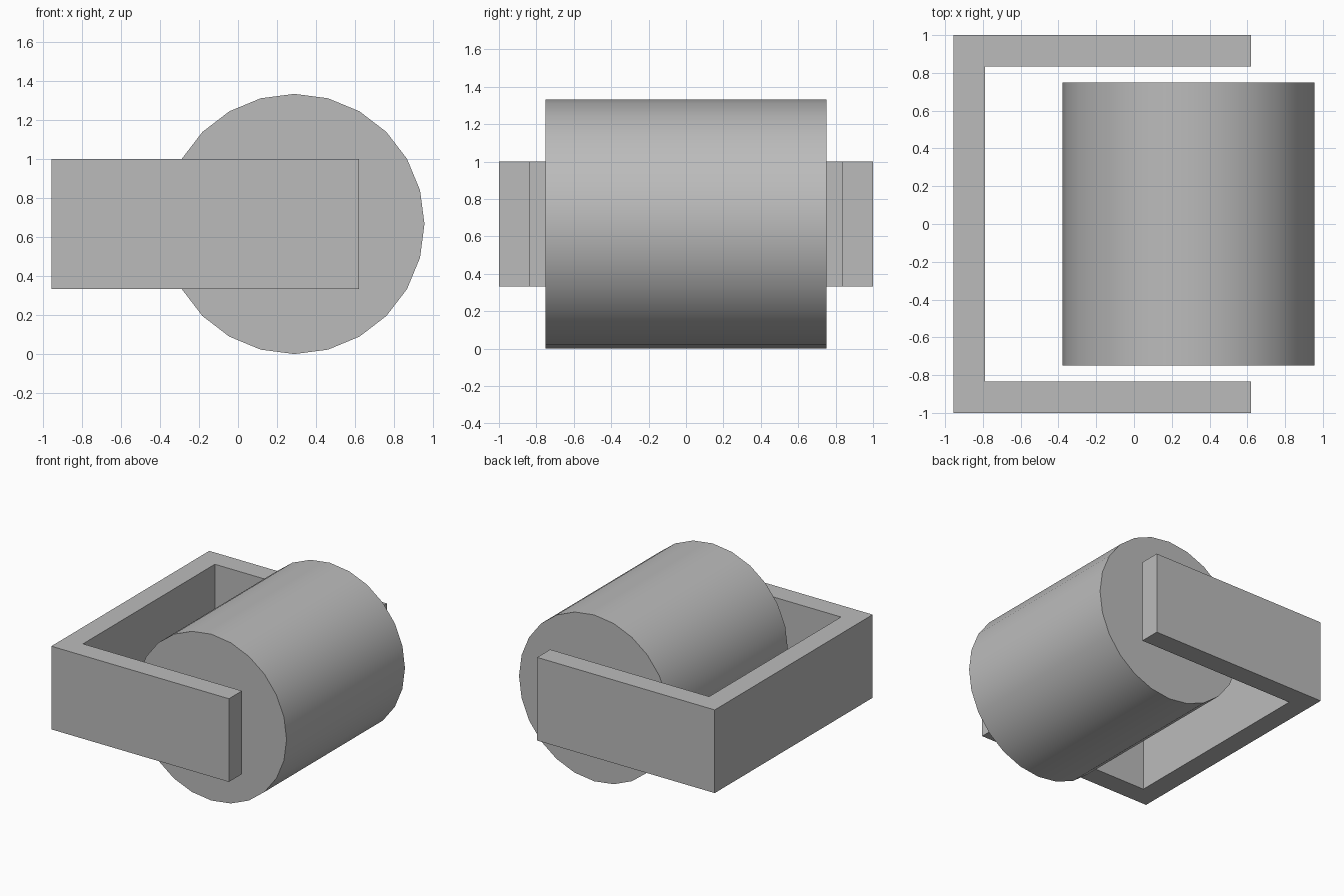
import bpy
import bmesh
import math

cube = bpy.data.objects.get("Cube")
if cube:
    bpy.data.objects.remove(cube, do_unlink=True)

# Single grey finish
grey = bpy.data.materials.new("plain grey")
grey.use_nodes = True
colour = (0.5, 0.5, 0.5, 1.0)
grey.diffuse_color = colour
grey.node_tree.nodes["Principled BSDF"].inputs["Base Color"].default_value = colour


def extruded_bracket(name, outline, bottom, top):
    """Raise a flat outline from bottom to top."""
    bm = bmesh.new()
    face = bm.faces.new([bm.verts.new((x, y, bottom)) for x, y in outline])
    raised = bmesh.ops.extrude_face_region(bm, geom=[face])["geom"]
    verts = [v for v in raised if isinstance(v, bmesh.types.BMVert)]
    bmesh.ops.translate(bm, verts=verts, vec=(0, 0, top - bottom))
    bmesh.ops.recalc_face_normals(bm, faces=bm.faces)
    mesh = bpy.data.meshes.new(name)
    bm.to_mesh(mesh)
    bm.free()
    mesh.materials.append(grey)
    obj = bpy.data.objects.new(name, mesh)
    bpy.context.collection.objects.link(obj)
    return obj


# U-shaped bracket, outline mirrored across y
left, right, wall = -0.955, 0.62, 0.165
half = [(left, -1), (right, -1), (right, wall - 1), (left + wall, wall - 1)]
outline = half + [(x, -y) for x, y in reversed(half)]
extruded_bracket("bracket", outline, 1 / 3, 1.0)

# Roller between the bracket arms
radius = 2 / 3
bpy.ops.mesh.primitive_cylinder_add(
    vertices=24, radius=radius, depth=1.5,
    location=(0.289, 0, radius), rotation=(math.pi / 2, 0, 0))
roller = bpy.context.object
roller.name = "roller"
roller.data.materials.append(grey)
bpy.ops.object.shade_smooth_by_angle(angle=math.radians(30))
